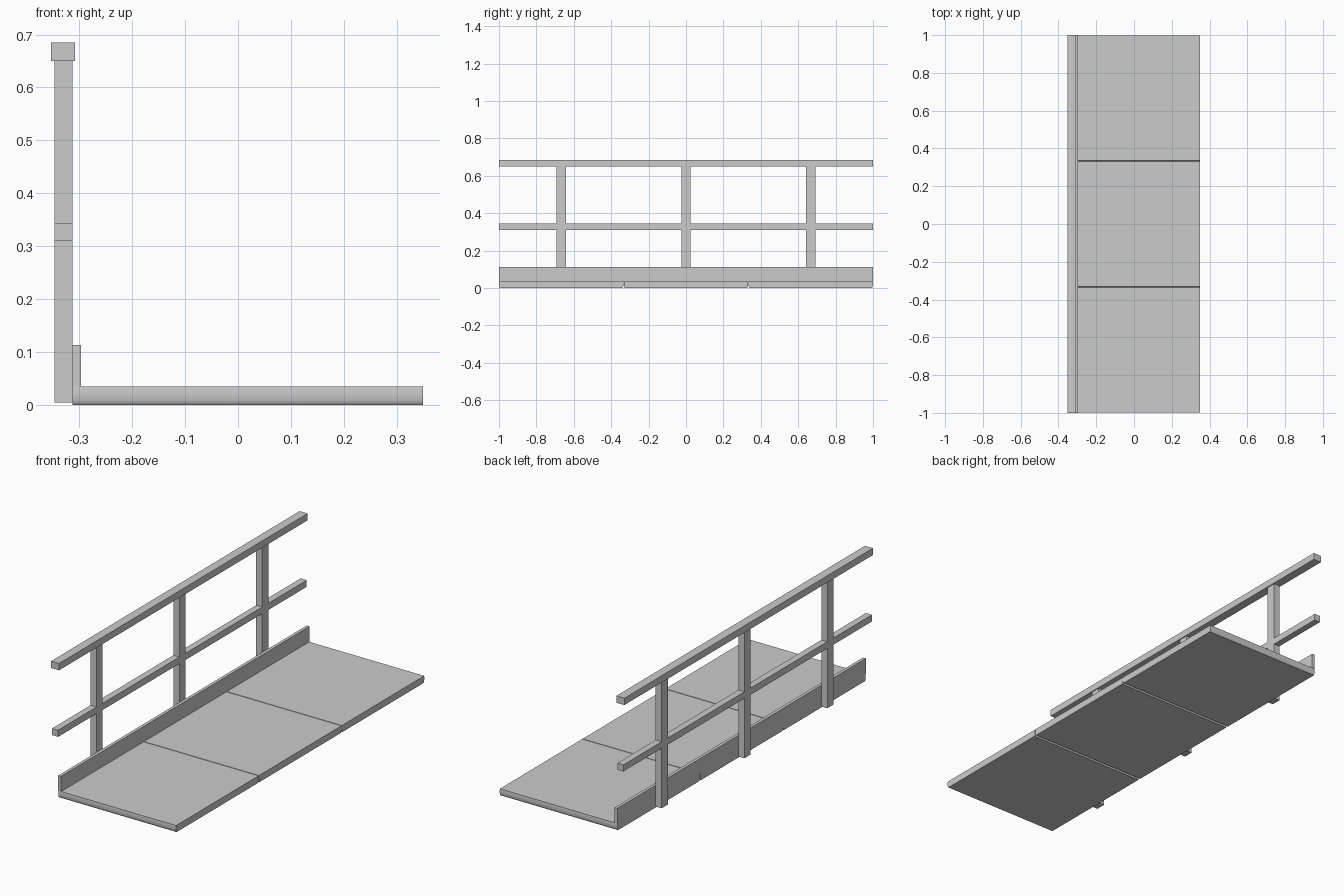
import bpy
import bmesh

default = bpy.data.objects.get("Cube")
if default:
    bpy.data.objects.remove(default)

# One plain grey for the whole walkway
grey = bpy.data.materials.new("plain_grey")
grey.use_nodes = True
colour = (0.6, 0.6, 0.6, 1)
grey.diffuse_color = colour
grey.node_tree.nodes["Principled BSDF"].inputs["Base Color"].default_value = colour


def extrude_profile(name, points, x0, x1):
    """Sweep a closed (y, z) outline from x0 to x1."""
    bm = bmesh.new()
    face = bm.faces.new([bm.verts.new((x0, y, z)) for y, z in points])
    swept = bmesh.ops.extrude_face_region(bm, geom=[face])["geom"]
    moved = [v for v in swept if isinstance(v, bmesh.types.BMVert)]
    bmesh.ops.translate(bm, verts=moved, vec=(x1 - x0, 0, 0))
    bmesh.ops.recalc_face_normals(bm, faces=bm.faces)
    mesh = bpy.data.meshes.new(name)
    bm.to_mesh(mesh)
    bm.free()
    mesh.materials.append(grey)
    obj = bpy.data.objects.new(name, mesh)
    bpy.context.collection.objects.link(obj)
    return obj


def box(name, x, y, z):
    return extrude_profile(
        name, [(y[0], z[0]), (y[1], z[0]), (y[1], z[1]), (y[0], z[1])], *x)


length = (-1, 1)
deck_top = 0.035
post_x = (-0.347, -0.313)

# Deck panels with gently rounded ends, leaving narrow seams
half = 1 / 3
end = [(0.007, 0), (0.004, 0.003), (0.002, 0.009), (0.001, 0.018),
       (0.001, 0.026), (0.002, deck_top)]
outline = [(half - inset, z) for inset, z in end]
outline += [(-y, z) for y, z in reversed(outline)]
for i, name in enumerate(("front", "middle", "back")):
    panel = extrude_profile("deck_panel_" + name, outline, post_x[1], 0.35)
    panel.location.y = (i - 1) * 2 * half
    bpy.ops.object.select_all(action="DESELECT")
    panel.select_set(True)
    bpy.context.view_layer.objects.active = panel
    bpy.ops.object.shade_smooth_by_angle(angle=0.6)

# Kick board along the railing side
box("kick_board", (post_x[1], -0.297), length, (deck_top, 0.113))

# Railing posts
for i, name in enumerate(("front", "middle", "back")):
    y = (i - 1) * 2 * half
    box("post_" + name, post_x, (y - 0.025, y + 0.025), (0.005, 0.65))

# Rails
box("middle_rail", post_x, length, (0.31, 0.344))
box("hand_rail", (-0.353, -0.308), length, (0.65, 0.685))
